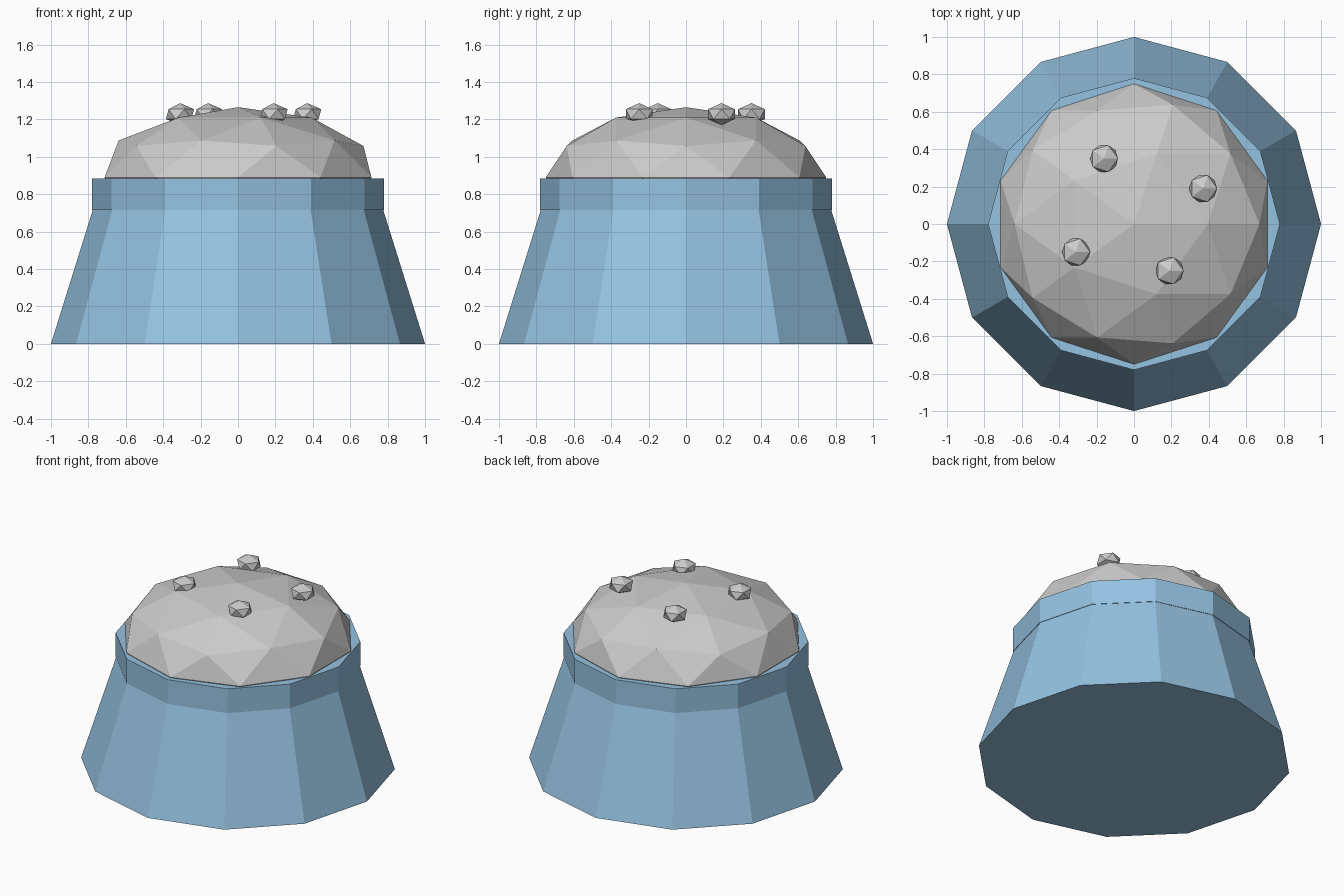
import bpy, math

if "Cube" in bpy.data.objects:
    bpy.data.objects.remove(bpy.data.objects["Cube"])

blue = bpy.data.materials.new("blue")
blue.diffuse_color = (0.30, 0.54, 0.75, 1)
blue.use_nodes = True
blue.node_tree.nodes["Principled BSDF"].inputs["Base Color"].default_value = blue.diffuse_color


def frustum(name, r_bottom, r_top, z0, z1):
    """Closed 12-sided tapered drum with a corner on each axis."""
    bpy.ops.mesh.primitive_cone_add(vertices=12, radius1=r_bottom, radius2=r_top,
                                    depth=z1 - z0, location=(0, 0, (z0 + z1) / 2))
    ob = bpy.context.object
    ob.name = name
    ob.data.materials.append(blue)
    return ob


def faceted_ball(name, radius, squash, location, subdivisions):
    """Flattened low-poly icosphere."""
    bpy.ops.mesh.primitive_ico_sphere_add(subdivisions=subdivisions, radius=radius,
                                          location=location)
    ob = bpy.context.object
    ob.name = name
    ob.scale.z = squash
    return ob


# Tapered base and the straight collar around its top
frustum("base", 1.0, 0.75, 0.0, 0.80)
frustum("collar", 0.78, 0.78, 0.715, 0.885)

# Flattened dome, its lower half sunk into the collar
faceted_ball("dome", 0.75, 0.5, (0, 0, 0.89), 2)

# Small nuggets scattered on the dome
for i, (x, y) in enumerate([(-0.16, 0.35), (0.37, 0.19), (-0.31, -0.15), (0.19, -0.25)]):
    faceted_ball(f"nugget_{i + 1}", 0.084, 0.7, (x, y, 1.228), 1)
